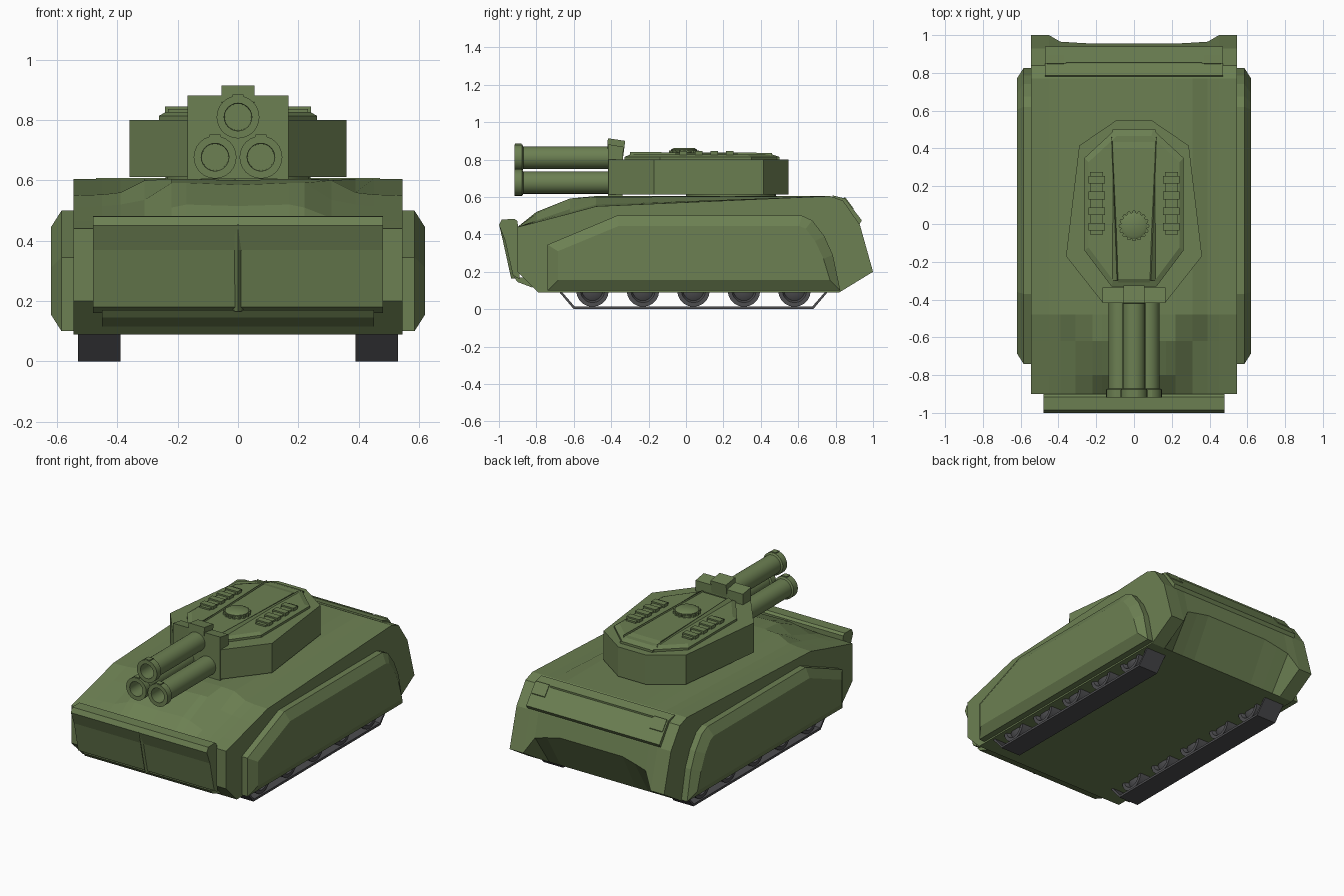
import bpy, bmesh, math


def material(name, rgb):
    m = bpy.data.materials.new(name)
    m.diffuse_color = (*rgb, 1)
    return m


GREEN = material("green_paint", (0.15, 0.215, 0.085))
GREY = material("dark_rubber", (0.075, 0.075, 0.08))


def loft(name, rings, mat=GREEN, caps=True, smooth=False):
    """Skin a row of closed rings that all have the same number of points."""
    bm = bmesh.new()
    rows = [[bm.verts.new(p) for p in ring] for ring in rings]
    n = len(rows[0])
    for a, b in zip(rows, rows[1:]):
        for i in range(n):
            j = (i + 1) % n
            bm.faces.new((a[i], a[j], b[j], b[i]))
    if caps:
        bm.faces.new(rows[0])
        bm.faces.new(rows[-1])
    bmesh.ops.remove_doubles(bm, verts=bm.verts, dist=1e-5)
    bmesh.ops.recalc_face_normals(bm, faces=bm.faces)
    me = bpy.data.meshes.new(name)
    bm.to_mesh(me)
    bm.free()
    me.materials.append(mat)
    ob = bpy.data.objects.new(name, me)
    bpy.context.collection.objects.link(ob)
    if smooth:
        bpy.ops.object.select_all(action='DESELECT')
        ob.select_set(True)
        bpy.context.view_layer.objects.active = ob
        bpy.ops.object.shade_smooth_by_angle(angle=math.radians(35))
    return ob


def side_prism(name, pts, x0, x1, mat=GREEN):
    """Extrude a (y, z) profile across x."""
    return loft(name, [[(x, y, z) for y, z in pts] for x in (x0, x1)], mat)


def plan(half, z, k=1.0, cy=0.0):
    """Mirror half a plan outline (x, y) into a full ring at height z."""
    full = half + [(-x, y) for x, y in reversed(half)]
    return [(x * k, cy + (y - cy) * k, z) for x, y in full]


def box(name, x0, x1, y0, y1, z0, z1, mat=GREEN):
    return side_prism(name, [(y0, z0), (y1, z0), (y1, z1), (y0, z1)], x0, x1, mat)


def lathe(name, profile, centre, axis, n=24, mat=GREEN):
    """Turn (radius, position) pairs round the x, y or z axis."""
    rings = []
    for r, t in profile:
        ring = []
        for i in range(n):
            a = 2 * math.pi * i / n
            u, v = r * math.cos(a), r * math.sin(a)
            d = {'x': (t, u, v), 'y': (u, t, v), 'z': (u, v, t)}[axis]
            ring.append(tuple(c + e for c, e in zip(centre, d)))
        rings.append(ring)
    return loft(name, rings, mat, smooth=True)


# Hull: side profiles lofted across the width, with humped bow and undercut stern
# x, bow deck heights, rear lower corner
columns = [(0.0, 0.515, 0.585, 0.600, (0.955, 0.34)),
           (0.17, 0.520, 0.592, 0.605, (0.955, 0.34)),
           (0.22, 0.510, 0.592, 0.605, (0.955, 0.34)),
           (0.31, 0.475, 0.535, 0.600, (0.960, 0.32)),
           (0.39, 0.470, 0.520, 0.560, (0.965, 0.30)),
           (0.45, 0.467, 0.515, 0.553, (1.0, 0.20)),
           (0.545, 0.465, 0.512, 0.550, (1.0, 0.20))]
rings = []
for s, cols in ((-1, columns[:0:-1]), (1, columns)):
    for x, z3, z4, z5, rear in cols:
        prof = [(-0.79, 0.09), (-0.9, 0.2), (-0.9, 0.44), (-0.8, z3), (-0.62, z4),
                (-0.48, z5), (0.77, 0.605), (0.84, 0.58), (0.93, 0.45), rear, (0.82, 0.09)]
        rings.append([(s * x, y, z) for y, z in prof])
loft("hull", rings)

# Bow blade with centre rib and lower lip
side_prism("bow_blade", [(-0.9, 0.47), (-0.915, 0.482), (-0.985, 0.48), (-1.0, 0.45),
                         (-0.968, 0.37), (-0.925, 0.18), (-0.89, 0.16)], -0.48, 0.48)
loft("blade_rib", [[(-0.018, -0.99, 0.44), (0, -1.0, 0.455), (0.018, -0.99, 0.44)],
                   [(-0.018, -0.96, 0.37), (0, -0.98, 0.37), (0.018, -0.96, 0.37)],
                   [(-0.018, -0.91, 0.165), (0, -0.935, 0.165), (0.018, -0.91, 0.165)]])
side_prism("bow_lip", [(-0.92, 0.17), (-0.9, 0.145), (-0.82, 0.115), (-0.82, 0.17)], -0.45, 0.45)

# Stern plate with two corner lugs and a seam bar
side_prism("stern_plate", [(0.78, 0.595), (0.785, 0.608), (0.85, 0.592), (0.94, 0.475),
                           (0.925, 0.45), (0.83, 0.56)], -0.47, 0.47)
box("stern_seam", -0.36, 0.36, 0.846, 0.854, 0.58, 0.597)
for s in (-1, 1):
    side_prism("stern_lug", [(0.845, 0.58), (0.85, 0.6), (0.895, 0.54), (0.89, 0.52)],
               s * 0.37, s * 0.46)

# Side skirts, tracks and road wheels
skirt = [(-0.74, 0.1), (-0.74, 0.345), (-0.37, 0.5), (0.62, 0.5), (0.675, 0.475),
         (0.74, 0.39), (0.785, 0.29), (0.825, 0.1)]
skirt_in = [(-0.685, 0.155), (-0.685, 0.31), (-0.36, 0.445), (0.605, 0.445), (0.64, 0.43),
            (0.69, 0.365), (0.735, 0.27), (0.77, 0.155)]
belt = [(-0.685, 0.1), (-0.6, 0), (0.68, 0), (0.765, 0.1),
        (0.75, 0.1), (0.675, 0.014), (-0.595, 0.014), (-0.67, 0.1)]
for s in (-1, 1):
    loft("side_skirt", [[(s * x, y, z) for y, z in p]
                        for x, p in ((0.53, skirt), (0.585, skirt), (0.62, skirt_in))])
    side_prism("track", belt, s * 0.39, s * 0.53, GREY)
    for i in range(5):
        lathe("road_wheel", [(0.03, -0.05), (0.055, -0.035), (0.065, -0.06), (0.087, -0.06),
                             (0.087, 0.06), (0.065, 0.06), (0.055, 0.035), (0.03, 0.05)],
              (s * 0.46, -0.5 + 0.27 * i, 0.1), 'x', 20, GREY)

# Turret body, ring and stepped roof
body = [(0.0, 0.54), (0.095, 0.548), (0.29, 0.415), (0.36, -0.17), (0.167, -0.415)]
body = body[1:]
loft("turret_body", [plan(body, 0.612), plan(body, 0.8)])
lathe("turret_ring", [(0.24, 0.59), (0.24, 0.62)], (0, 0.24, 0), 'z', 32)
roof = [(0.1, 0.5), (0.262, 0.35), (0.262, -0.14), (0.12, -0.33)]
loft("turret_roof", [plan(roof, 0.795), plan(roof, 0.814), plan(roof, 0.826, 0.92, 0.06)])
loft("roof_spine", [[(-0.115, 0.5, 0.8), (0.115, 0.5, 0.8), (0.115, 0.5, 0.812), (-0.115, 0.5, 0.812)],
                    [(-0.105, 0.4, 0.8), (0.105, 0.4, 0.8), (0.105, 0.4, 0.833), (-0.105, 0.4, 0.833)],
                    [(-0.085, -0.29, 0.8), (0.085, -0.29, 0.8), (0.085, -0.29, 0.833), (-0.085, -0.29, 0.833)],
                    [(-0.085, -0.33, 0.8), (0.085, -0.33, 0.8), (0.085, -0.33, 0.81), (-0.085, -0.33, 0.81)]])

# Roof fins and rows of blocks
for s in (-1, 1):
    loft("roof_fin", [[(s * 0.115, 0.46, 0.82), (s * 0.12, 0.46, 0.82), (s * 0.118, 0.46, 0.836)],
                      [(s * 0.08, -0.3, 0.82), (s * 0.125, -0.3, 0.82), (s * 0.09, -0.3, 0.84)]])
    box("block_rail", s * 0.163, s * 0.232, -0.055, 0.275, 0.82, 0.836)
    for i in range(4):
        y = -0.015 + 0.083 * i
        box("roof_block", s * 0.153, s * 0.242, y - 0.02, y + 0.02, 0.82, 0.845)

# Hatch with a knurled rim
lathe("hatch", [(0.07, 0.82), (0.07, 0.853), (0.055, 0.862)], (0, -0.01, 0), 'z', 24)
for i in range(16):
    a = math.tau * i / 16
    lathe("hatch_knob", [(0.012, 0.82), (0.012, 0.848)],
          (0.07 * math.cos(a), -0.01 + 0.07 * math.sin(a), 0), 'z', 6)

# Gun mount with top tab
side_prism("gun_mount", [(-0.418, 0.605), (-0.418, 0.882), (-0.335, 0.868), (-0.34, 0.605)],
           -0.167, 0.167)
side_prism("mount_tab", [(-0.42, 0.86), (-0.418, 0.914), (-0.325, 0.9), (-0.335, 0.82)],
           -0.055, 0.055)

# Three hollow barrels with muzzle collars
for x, z in ((0, 0.81), (-0.076, 0.677), (0.076, 0.677)):
    lathe("barrel", [(0.06, -0.38), (0.06, -0.87), (0.071, -0.876), (0.071, -0.918),
                     (0.046, -0.918), (0.044, -0.62)], (x, 0, z), 'y', 24)
    box("muzzle_sight", x - 0.018, x + 0.018, -0.915, -0.88, z + 0.06, z + 0.075)
